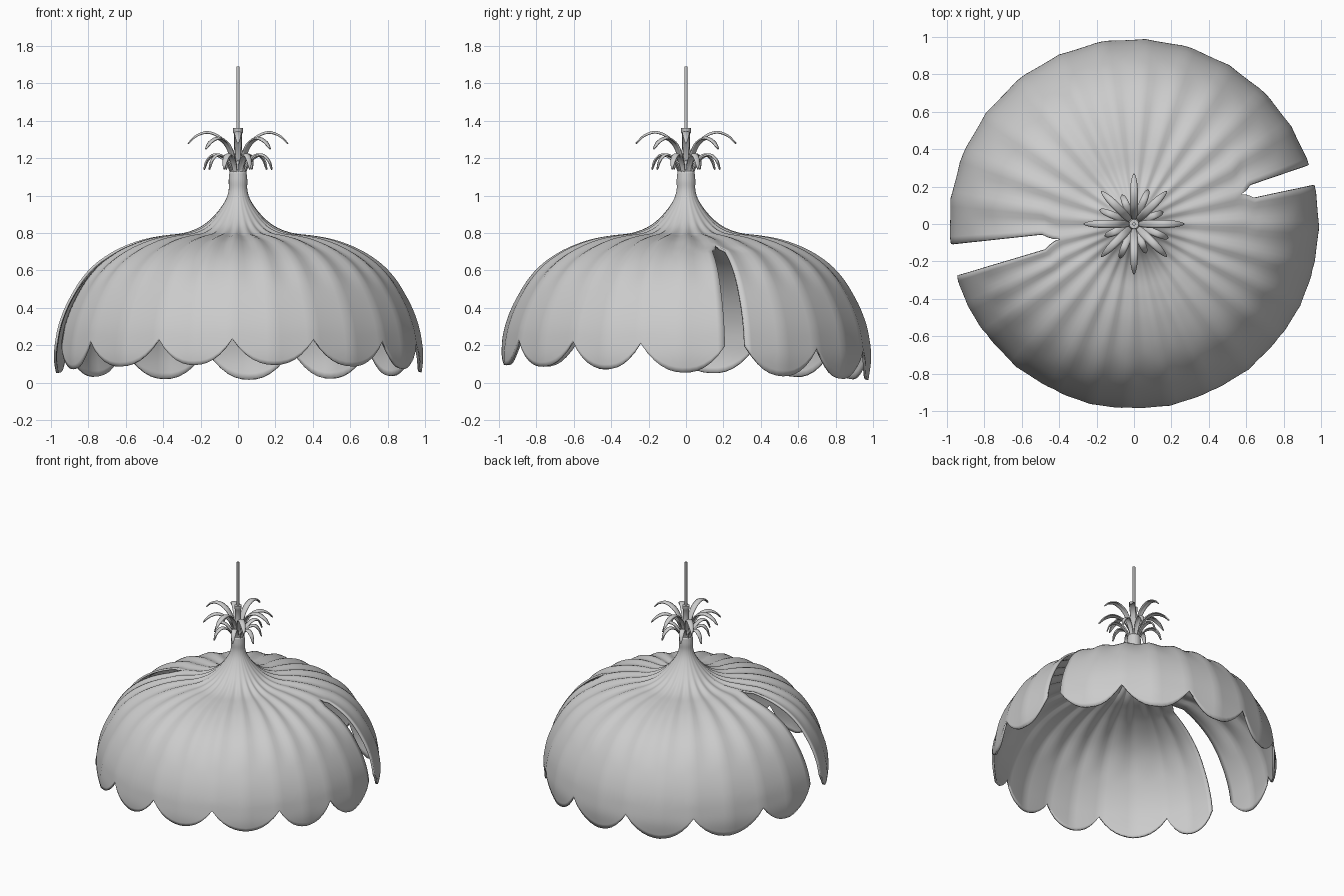
import bpy, bmesh, math
from mathutils import Vector

if "Cube" in bpy.data.objects:
    bpy.data.objects.remove(bpy.data.objects["Cube"])

mat = bpy.data.materials.new("light grey")
mat.diffuse_color = (0.6, 0.6, 0.6, 1)
mat.use_nodes = True
mat.node_tree.nodes["Principled BSDF"].inputs["Base Color"].default_value = mat.diffuse_color


def finish(name, bm, thickness=0, angle=40):
    me = bpy.data.meshes.new(name)
    bm.to_mesh(me)
    bm.free()
    ob = bpy.data.objects.new(name, me)
    bpy.context.collection.objects.link(ob)
    me.materials.append(mat)
    if thickness:
        mod = ob.modifiers.new("thickness", 'SOLIDIFY')
        mod.thickness, mod.offset = thickness, -1
    bpy.ops.object.select_all(action='DESELECT')
    ob.select_set(True)
    bpy.context.view_layer.objects.active = ob
    bpy.ops.object.shade_smooth_by_angle(angle=math.radians(angle))
    return ob


def spline(points, steps):
    """Smooth curve through the points."""
    p = [Vector(q) for q in points]
    p = [2 * p[0] - p[1]] + p + [2 * p[-1] - p[-2]]
    out = []
    for a, b, c, d in zip(p, p[1:], p[2:], p[3:]):
        for k in range(steps):
            t = k / steps
            out.append(0.5 * (2 * b + (c - a) * t + (2 * a - 5 * b + 4 * c - d) * t * t
                              + (3 * b - a - 3 * c + d) * t ** 3))
    return out + [p[-2]]


def lathe(name, profile, sides):
    bm = bmesh.new()
    rings = [[bm.verts.new((r * math.cos(2 * math.pi * i / sides),
                            r * math.sin(2 * math.pi * i / sides), z))
              for i in range(sides)] for r, z in profile]
    for a, b in zip(rings, rings[1:]):
        for i in range(sides):
            j = (i + 1) % sides
            bm.faces.new((a[i], a[j], b[j], b[i]))
    bm.faces.new(rings[0][::-1])
    bm.faces.new(rings[-1])
    return finish(name, bm)


# Shade: petals between scallop cusps, joined except along two slits
PROFILE = [(0.045, 1.13), (0.05, 1.08), (0.05, 1.03), (0.065, 0.98), (0.10, 0.925),
           (0.15, 0.87), (0.21, 0.825), (0.29, 0.795), (0.40, 0.78), (0.52, 0.755),
           (0.65, 0.705), (0.76, 0.635), (0.85, 0.54), (0.92, 0.425), (0.965, 0.31),
           (0.985, 0.21), (0.995, 0.12), (0.985, 0.0)]
curve = spline(PROFILE, 4)
upper = [q.y for q in curve if q.y > 0.3]
CUSPS = [15.5, 45, 73, 100, 128, 158, 191.5, 216.5, 244.4, 268.2, 294.4, 322, 345.7]
# cusp index: (top height of slit, start angle, end angle)
SLITS = {0: (0.725, 12.2, 18.7), 6: (0.778, 186.3, 196.3)}
SEG, LOW = 12, 9


def radius(z):
    for a, b in zip(curve, curve[1:]):
        if a.y >= z >= b.y:
            return a.x + (b.x - a.x) * (a.y - z) / max(a.y - b.y, 1e-6)
    return curve[-1].x


def edge_angle(i, z, side):
    """Angle of a petal edge; it parts from its neighbour inside a slit."""
    i %= len(CUSPS)
    if i in SLITS:
        top, lo, hi = SLITS[i]
        if z < top:
            f = min(1, (top - z) / 0.015)
            return CUSPS[i] + f * ((hi if side > 0 else lo) - CUSPS[i])
    return CUSPS[i]


bm = bmesh.new()
n = len(CUSPS)
for i in range(n):
    grid = []
    for k in range(SEG + 1):
        u = k / SEG
        mid = CUSPS[i] + u * ((CUSPS[(i + 1) % n] - CUSPS[i]) % 360)
        back = 0.5 + 0.5 * math.sin(math.radians(mid))
        bottom = 0.095 - 0.08 * back + (0.14 + 0.02 * back) * abs(2 * u - 1) ** 2.3
        zs = upper + [0.3 + (bottom - 0.3) * j / LOW for j in range(1, LOW + 1)]
        col = []
        for z in zs:
            a0 = edge_angle(i, z, 1)
            a1 = edge_angle(i + 1, z, -1)
            ang = math.radians(a0 + u * ((a1 - a0) % 360))
            r = radius(z)
            # two gentle facets per petal, and fluting on the crown
            half = math.radians(((a1 - a0) % 360) / 4)
            dev = ((2 * u) % 1 - 0.5) * 2 * half
            facet = math.cos(half) / math.cos(dev)
            flute = 0.018 * math.cos(4 * math.pi * u) * max(0, 1 - abs(z - 0.74) / 0.25)
            r *= 1 + 1.3 * (facet - 1) + flute - 0.012 * (1 - abs(2 * u - 1)) * max(0, 0.2 - z) / 0.2
            zz = z + 0.006 * math.cos(4 * math.pi * u) * max(0, 1 - abs(z - 0.77) / 0.1)
            col.append(bm.verts.new((r * math.cos(ang), r * math.sin(ang), zz)))
        grid.append(col)
    for a, b in zip(grid, grid[1:]):
        for j in range(len(a) - 1):
            bm.faces.new((a[j], a[j + 1], b[j + 1], b[j]))
bmesh.ops.remove_doubles(bm, verts=bm.verts, dist=1e-4)
finish("petal_shade", bm, 0.014, 50)

# Central stem and hanging cord
lathe("stem", [(0.042, 1.08), (0.042, 1.13), (0.03, 1.19), (0.022, 1.25), (0.022, 1.33),
               (0.026, 1.335), (0.026, 1.36)], 16)
lathe("cord", [(0.009, 1.3), (0.009, 1.69)], 10)


# Arching leaves in two tiers
def leaf(name, path, width, angle):
    bm = bmesh.new()
    rows = []
    pts = spline(path, 4)
    d = math.radians(angle)
    out, side = Vector((math.cos(d), math.sin(d), 0)), Vector((-math.sin(d), math.cos(d), 0))
    for k, q in enumerate(pts):
        t = k / (len(pts) - 1)
        w = width * (0.45 + 0.55 * math.sin(math.pi * min(1, t * 0.9))) * math.sqrt(max(0.02, 1 - t ** 5))
        rows.append([bm.verts.new(out * q.x + side * s * w + Vector((0, 0, q.y - 0.35 * w * s * s)))
                     for s in (-1, -0.5, 0, 0.5, 1)])
    for a, b in zip(rows, rows[1:]):
        for j in range(4):
            bm.faces.new((a[j], b[j], b[j + 1], a[j + 1]))
    finish(name, bm, 0.008, 60)


LONG = [(0.02, 1.18), (0.045, 1.25), (0.09, 1.315), (0.16, 1.345), (0.225, 1.325), (0.27, 1.28)]
SHORT = [(0.03, 1.11), (0.05, 1.165), (0.09, 1.21), (0.14, 1.225), (0.18, 1.195), (0.2, 1.14)]
for i in range(8):
    s = 1 if i % 2 == 0 else 0.92
    leaf("upper_leaf", [(r * s, z - 0.03 * (1 - s) / 0.08) for r, z in LONG], 0.023, 45 * i)
    s = 1 if i % 2 else 0.85
    leaf("lower_leaf", [(r * s, z) for r, z in SHORT], 0.02, 45 * i + 22.5)
